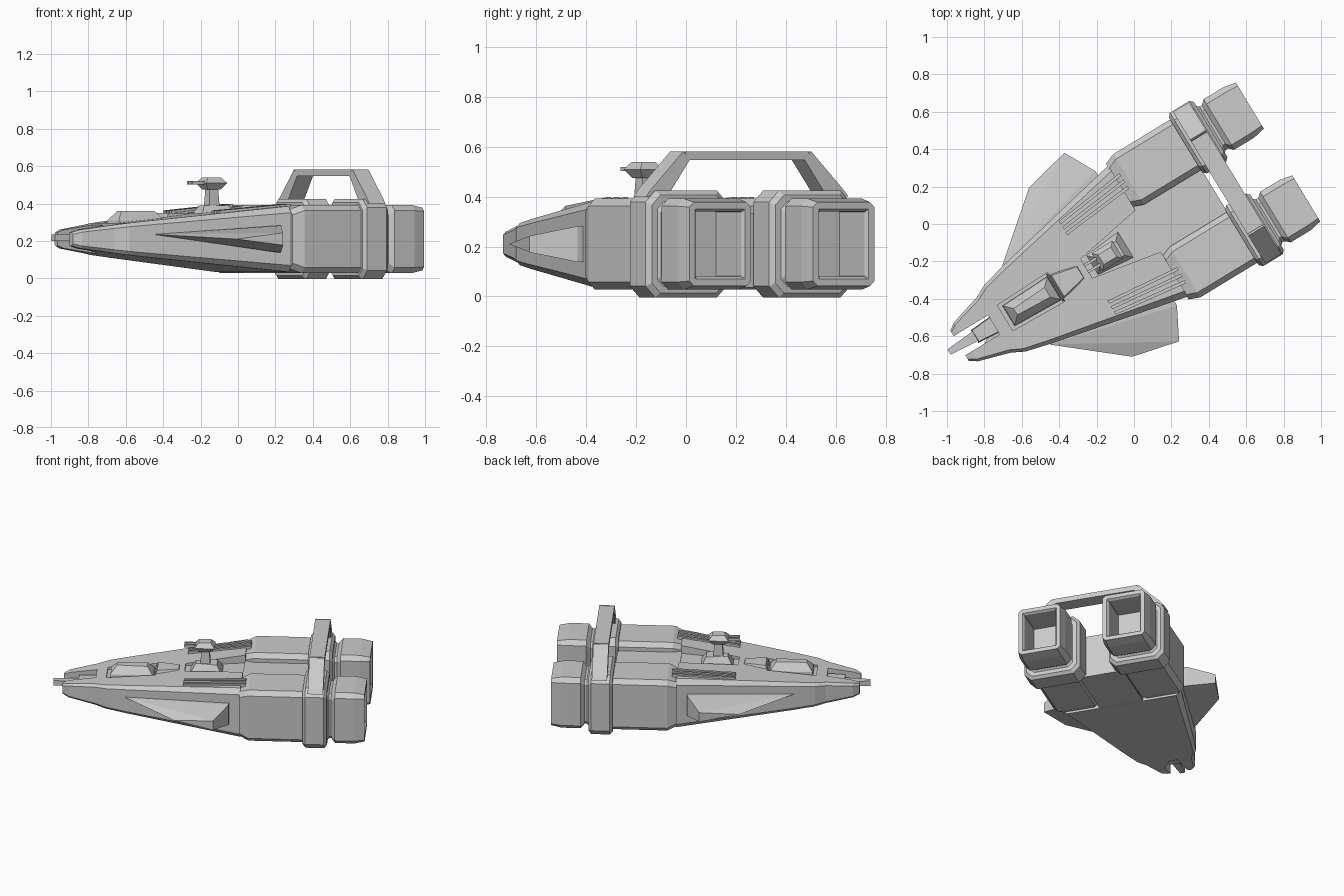
import bpy, bmesh, math
from mathutils import Matrix

if "Cube" in bpy.data.objects:
    bpy.data.objects.remove(bpy.data.objects["Cube"], do_unlink=True)

GREY = (.6, .6, .6, 1)
grey = bpy.data.materials.new("hull_grey")
grey.use_nodes = True
grey.diffuse_color = GREY
grey.node_tree.nodes["Principled BSDF"].inputs["Base Color"].default_value = GREY

# Ship space: x runs aft, y is lateral; the whole ship is turned on its stand
PLACE = Matrix.Translation((.037, -.061, 0)) @ Matrix.Rotation(math.radians(31.3), 4, 'Z')
MIDLINE = .21     # height of the central plane shared by hull and engines
LANE = .29        # lateral distance of each engine from the keel
COLLAR_FRONT, COLLAR_BACK = .455, .613
BAR_FRONT, BAR_BACK = .49, .59


def finish(name, bm):
    bmesh.ops.recalc_face_normals(bm, faces=bm.faces)
    bm.transform(PLACE)
    mesh = bpy.data.meshes.new(name)
    bm.to_mesh(mesh)
    bm.free()
    mesh.materials.append(grey)
    part = bpy.data.objects.new(name, mesh)
    bpy.context.scene.collection.objects.link(part)
    return part


def solid(name, points):
    """Convex solid around the given points."""
    bm = bmesh.new()
    for point in points:
        bm.verts.new(point)
    result = bmesh.ops.convex_hull(bm, input=bm.verts)
    inside = [item for item in result["geom_interior"] if isinstance(item, bmesh.types.BMVert)]
    bmesh.ops.delete(bm, geom=inside, context='VERTS')
    bmesh.ops.dissolve_limit(bm, angle_limit=.01, verts=bm.verts, edges=bm.edges)
    return finish(name, bm)


def frustum(name, front, back, half, floor, roof, inset=0, flare=0, offset=0):
    """Block that widens aft by flare and shrinks upward by inset."""
    points = []
    for height, shrink in ((floor, 0), (roof, inset)):
        for sign in (-1, 1):
            points.append((front + shrink, offset + sign * (half - shrink), height))
            points.append((back - shrink, offset + sign * (half + flare - shrink), height))
    return solid(name, points)


def section(x, centre, half_width, half_height, chamfer):
    """Chamfered rectangle across the ship."""
    inner_width, inner_height = half_width - chamfer, half_height - chamfer
    corner = [(inner_width, half_height), (half_width, inner_height)]
    quarter = corner + [(y, -z) for y, z in reversed(corner)]
    outline = quarter + [(-y, -z) for y, z in quarter]
    return [(x, centre + y, MIDLINE + z) for y, z in outline]


def loft(name, sections):
    bm = bmesh.new()
    loops = [[bm.verts.new(point) for point in outline] for outline in sections]
    for near, far in zip(loops, loops[1:]):
        for i in range(len(near)):
            bm.faces.new((near[i - 1], near[i], far[i], far[i - 1]))
    bm.faces.new(loops[0])
    bm.faces.new(loops[-1])
    return finish(name, bm)


def cut(target, cutter):
    modifier = target.modifiers.new(cutter.name, 'BOOLEAN')
    modifier.operation = 'DIFFERENCE'
    modifier.solver = 'EXACT'
    modifier.object = cutter
    cutter.hide_render = True
    cutter.hide_set(True)


# Wedge hull: stations of position, half width and half height
stations = [(-1.135, .095, .036), (-1.095, .122, .05), (-.92, .174, .075),
            (-.85, .21, .085), (-.71, .245, .1), (.045, .41, .176)]
hull = loft("hull", [section(x, 0, width, height, chamfer=height / 6 + .005)
                     for x, width, height in stations])
cut(hull, frustum("nose_notch_cutter", front=-1.3, back=-.92, half=.06, floor=0, roof=1))
cut(hull, frustum("canopy_pit_cutter", front=-.85, back=-.53, half=.08, floor=.28, roof=1, flare=.01))
cut(hull, frustum("trench_cutter", front=-.34, back=.1, half=.06, floor=.33, roof=1, flare=.08))

# Nose probe
frustum("probe_base", front=-1.04, back=-.9, half=.04, floor=.18, roof=.255, inset=.005, flare=.01)
frustum("probe_spike", front=-1.2, back=-1, half=.017, floor=.2, roof=.235, flare=.015)

# Canopy with the fairing behind it
frustum("canopy_frame", front=-.83, back=-.54, half=.065, floor=.26, roof=.31, inset=.005, flare=.01)
frustum("canopy_glass", front=-.825, back=-.545, half=.06, floor=.31, roof=.36, inset=.04, flare=.01)
frustum("canopy_fairing", front=-.54, back=-.36, half=.085, floor=.3, roof=.35, inset=.02, flare=-.03)

# Gun turret
frustum("turret_base", front=-.31, back=-.09, half=.065, floor=.32, roof=.39, inset=.04, flare=.02)
frustum("turret_post", front=-.24, back=-.175, half=.028, floor=.38, roof=.48, inset=.006)
frustum("turret_head_lower", front=-.25, back=-.17, half=.03, floor=.475, roof=.51, inset=-.025)
frustum("turret_head_upper", front=-.275, back=-.145, half=.055, floor=.51, roof=.54, inset=.025)

# Block joining the engines, and the top bar of the frame
frustum("centre_block", front=.04, back=.46, half=.15, floor=.035, roof=.335)
frustum("frame_bar", BAR_FRONT, BAR_BACK, half=.29, floor=.547, roof=.582)

for label, side in (("right", 1), ("left", -1)):
    lane = LANE * side

    def engine_section(x, radius, chamfer=.03):
        """Engine sections are all slightly taller than wide."""
        return section(x, lane, radius, radius + .024, chamfer)

    # Engine nacelle: body, neck, exhaust block and hollow square outlet
    body, neck, rim, mouth = .158, .135, .144, .117
    outlet_end, outlet_floor = .858, .65
    loft(label + "_engine", [
        engine_section(.04, neck), engine_section(.1, body),
        engine_section(.6, body), engine_section(.625, neck),
        engine_section(.64, neck), engine_section(.665, body),
        engine_section(.79, body), engine_section(outlet_end, rim, chamfer=.02),
        engine_section(outlet_end, mouth, chamfer=.003),
        engine_section(outlet_end - .015, mouth - .01, chamfer=.003),
        engine_section(outlet_floor, mouth - .01, chamfer=.003)])

    # Collar round the engine, with bevelled front and back rims
    collar, bevel = .19, .018
    loft(label + "_collar", [
        engine_section(COLLAR_FRONT, collar - bevel, chamfer=.04),
        engine_section(COLLAR_FRONT + bevel, collar, chamfer=.045),
        engine_section(COLLAR_BACK - bevel, collar, chamfer=.045),
        engine_section(COLLAR_BACK, collar - bevel, chamfer=.04)])

    # Slanted frame arm
    arm_profile = [(.375, .4), (.475, .4), (.455, .425), (.3, .582), (.27, .547)]
    solid(label + "_frame_arm", [(x, y * side, z) for x in (BAR_FRONT, BAR_BACK)
                                 for y, z in arm_profile])

    # Stub wing: sharp leading edge, thickest at the trailing root
    wing_points = [(-.72, .245, .235), (-.377, .53, .21)]
    for x, y, half_thick in ((-.12, .59, .033), (-.03, .42, .072), (-.03, .3, .072)):
        wing_points += [(x, y, MIDLINE + half_thick), (x, y, MIDLINE - half_thick)]
    solid(label + "_wing", [(x, y * side, z) for x, y, z in wing_points])

    # Deck louvres, fanning out aft
    for i in range(3):
        front_end = (-.335, .215 + i * .034, .345)
        back_end = (.075, .255 + i * .04, .38)
        solid(f"{label}_louvre_{i + 1}", [(x, (y + across) * side, z + up)
              for x, y, z in (front_end, back_end)
              for across in (-.009, .009) for up in (-.03, .018)])

    # Turret barrel
    frustum(label + "_barrel", front=-.345, back=-.26, half=.007, floor=.503, roof=.52,
            offset=.02 * side)
